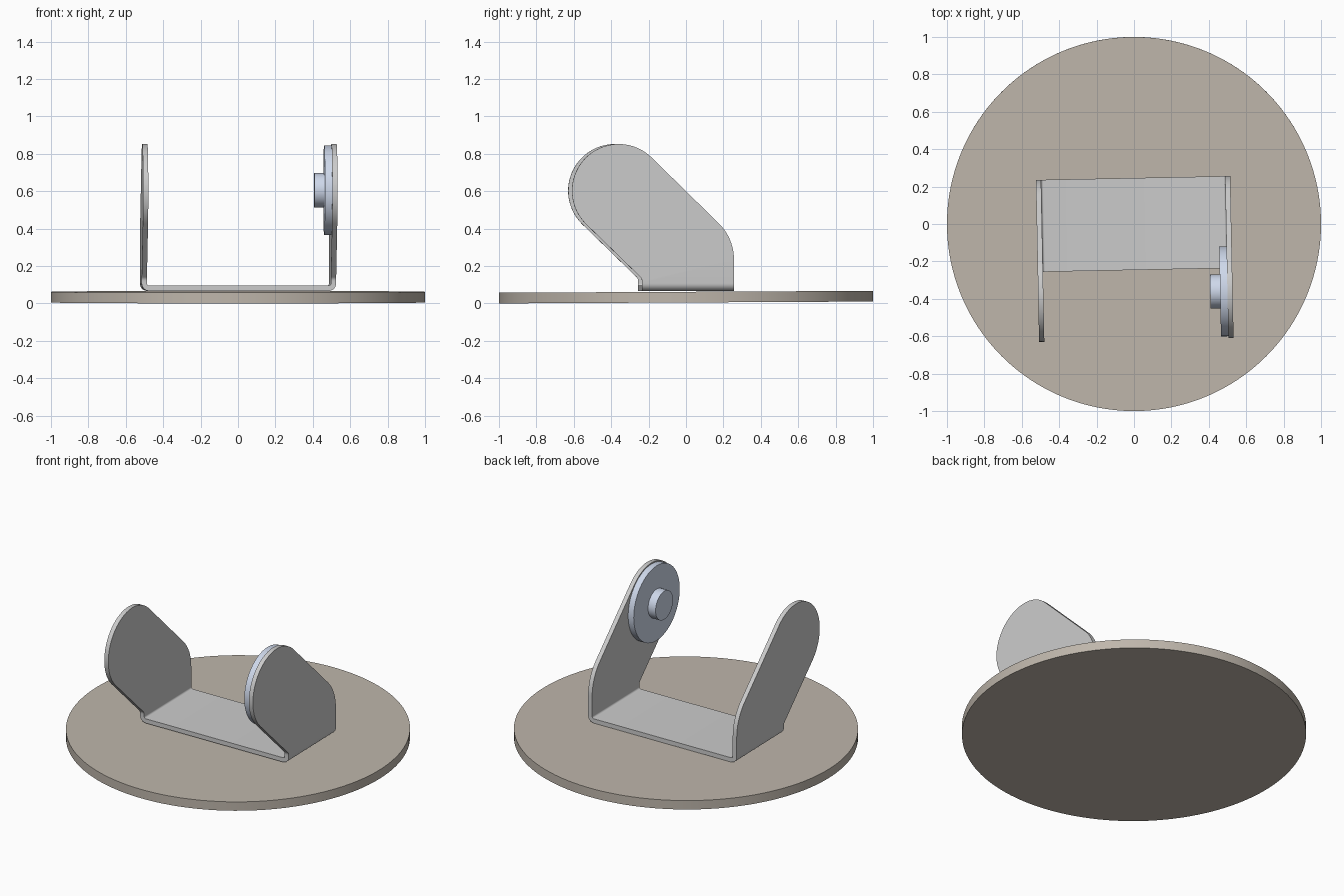
import bpy, bmesh
from math import sin, cos, pi, radians
from mathutils import Matrix

if "Cube" in bpy.data.objects:
    bpy.data.objects.remove(bpy.data.objects["Cube"])

YAW = radians(1.15)      # the bracket is turned slightly on the base
TILT = 0.005             # the base disc leans very slightly


def material(name, rgb):
    m = bpy.data.materials.new(name)
    m.diffuse_color = (*rgb, 1)
    m.use_nodes = True
    m.node_tree.nodes["Principled BSDF"].inputs["Base Color"].default_value = m.diffuse_color
    return m


def finish(name, bm, mat=None):
    bmesh.ops.recalc_face_normals(bm, faces=bm.faces)
    me = bpy.data.meshes.new(name)
    bm.to_mesh(me)
    bm.free()
    ob = bpy.data.objects.new(name, me)
    bpy.context.collection.objects.link(ob)
    if mat:
        me.materials.append(mat)
    return ob


def smooth(ob):
    bpy.ops.object.select_all(action='DESELECT')
    ob.select_set(True)
    bpy.context.view_layer.objects.active = ob
    bpy.ops.object.shade_smooth_by_angle(angle=radians(30))


def arc(cx, cy, r, a0, a1, n):
    return [(cx + r * cos(radians(a0 + (a1 - a0) * i / n)),
             cy + r * sin(radians(a0 + (a1 - a0) * i / n))) for i in range(n + 1)]


def prism(name, points, offset):
    bm = bmesh.new()
    face = bm.faces.new([bm.verts.new(p) for p in points])
    new = bmesh.ops.extrude_face_region(bm, geom=[face])['geom']
    bmesh.ops.translate(bm, vec=offset, verts=[v for v in new if isinstance(v, bmesh.types.BMVert)])
    return finish(name, bm)


def cylinder(name, r, depth, matrix, mat, segs):
    bm = bmesh.new()
    bmesh.ops.create_cone(bm, cap_ends=True, segments=segs, radius1=r, radius2=r,
                          depth=depth, matrix=matrix)
    ob = finish(name, bm, mat)
    smooth(ob)
    return ob


base_mat = material("base_taupe", (0.52, 0.47, 0.41))
hub_mat = material("hub_blue_grey", (0.62, 0.69, 0.83))

# base disc
cylinder("base_disc", 1.0, 0.057, Matrix.Translation((0, 0, 0.0335)) @ Matrix.Rotation(TILT, 4, 'X'),
         base_mat, 128)

# bent sheet: U section in x-z, run along y
W, T, Z0, RO = 0.52, 0.028, 0.067, 0.04
RI = RO - T
half = [(W - T, 1.0), (W, 1.0)] + arc(W - RO, Z0 + RO, RO, 0, -90, 8)
inner = arc(W - RO, Z0 + RO, RI, -90, 0, 8)
right = half[1:]
section = right + [(-x, z) for x, z in reversed(right)]
section += [(-W + T, 1.0)] + [(-x, z) for x, z in reversed(inner)] + inner + [(W - T, 1.0)]
bracket = prism("bracket", [(x, -0.8, z) for x, z in section], (0, 1.3, 0))

# side outline in y-z, which trims the sheet to the leaning rounded arms
H = 0.246
outline = [(-H, 0.0), (H, 0.0)]
outline += arc(H - 0.27, 0.235, 0.27, 0, 45, 12)
outline += arc(-0.37, 0.602, 0.25, 45, 225, 40)
outline += arc(-H - 0.03, 0.12, 0.03, 45, 0, 4)
cutter = prism("trim_cutter", [(-0.7, y, z) for y, z in outline], (1.4, 0, 0))
cutter.hide_render = True

mod = bracket.modifiers.new("trim", 'BOOLEAN')
mod.operation = 'INTERSECT'
mod.solver = 'EXACT'
mod.object = cutter
bpy.context.view_layer.objects.active = bracket
bpy.ops.object.modifier_apply(modifier="trim")
bpy.data.objects.remove(cutter)
bracket.rotation_euler.z = YAW
smooth(bracket)

# hub disc and pin on the inside of the right arm
for name, r, x0, x1, segs in (("hub_disc", 0.24, 0.453, W - T, 64), ("hub_pin", 0.091, 0.4, 0.453, 48)):
    m = Matrix.Translation(((x0 + x1) / 2, -0.37, 0.605)) @ Matrix.Rotation(pi / 2, 4, 'Y')
    cylinder(name, r, x1 - x0, m, hub_mat, segs).rotation_euler.z = YAW
